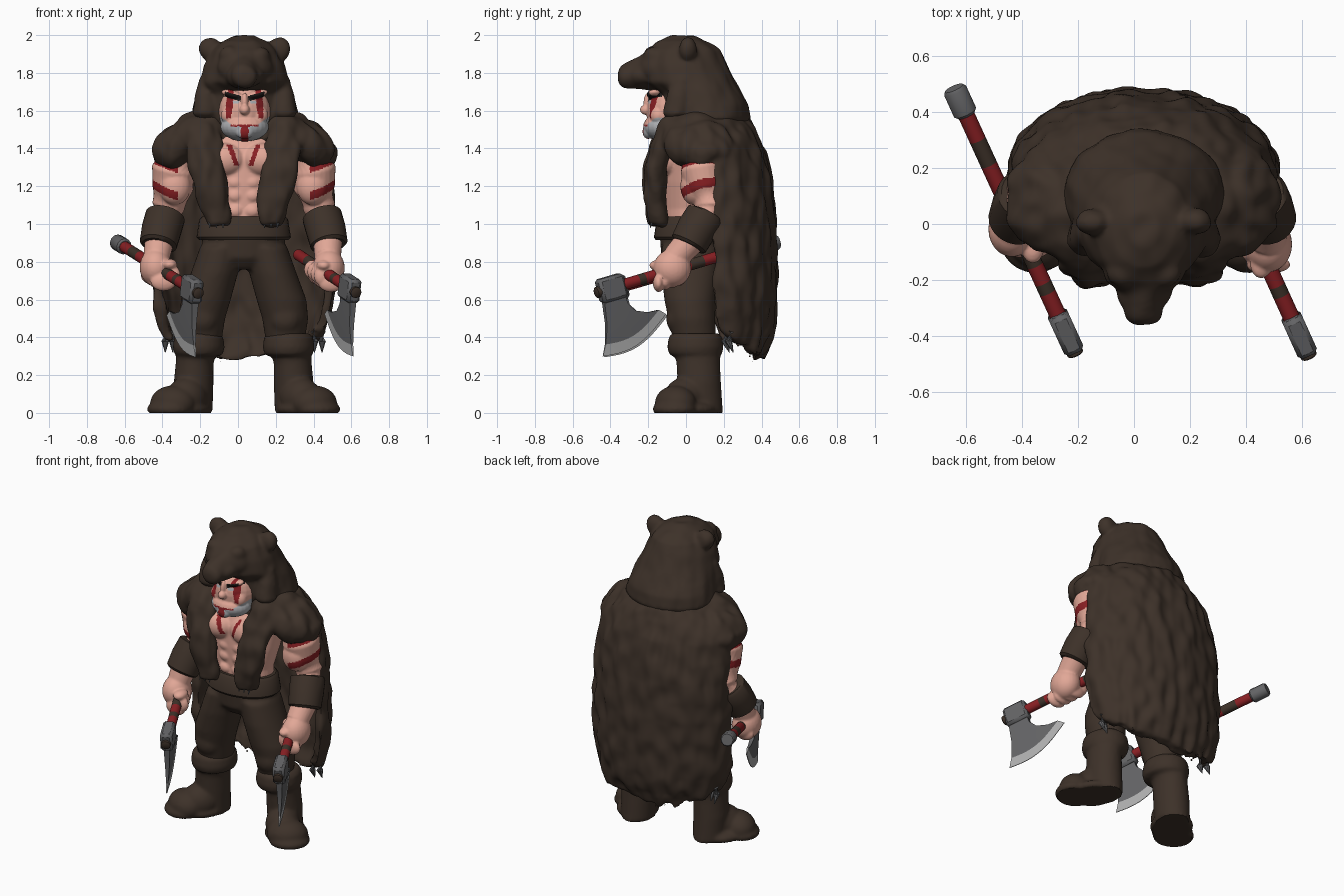
import bpy, bmesh
from math import sin, cos, pi, radians
from mathutils import Vector, Matrix, noise

cube = bpy.data.objects.get("Cube")
if cube:
    bpy.data.objects.remove(cube)
CX = 0.03  # body centre line


def material(name, *rgb):
    m = bpy.data.materials.new(name)
    m.use_nodes = True
    m.diffuse_color = (*rgb, 1)
    m.node_tree.nodes["Principled BSDF"].inputs["Base Color"].default_value = (*rgb, 1)
    return m


BROWN = material("brown_fur_and_leather", .047, .031, .022)
SKIN = material("skin", .76, .39, .31)
RED = material("red_paint", .25, .014, .017)
STEEL = material("steel", .125, .125, .13)
EDGE = material("sharpened_edge", .42, .42, .42)
BEARD = material("grey_beard", .42, .43, .45)
DARK = material("dark_brow", .012, .01, .009)


def ball(bm, loc, size, rot=(0, 0, 0)):
    m = Matrix.Translation(loc)
    for angle, axis in zip(rot, "XYZ"):
        m = m @ Matrix.Rotation(radians(angle), 4, axis)
    bmesh.ops.create_uvsphere(bm, u_segments=24, v_segments=16, radius=1,
                              matrix=m @ Matrix.Diagonal((*size, 1)))


def loft(bm, rings, bands=None):
    loops = [[bm.verts.new(p) for p in r] for r in rings]
    n = len(loops[0])
    for k, (a, b) in enumerate(zip(loops, loops[1:])):
        for i in range(n):
            f = bm.faces.new((a[i], a[(i + 1) % n], b[(i + 1) % n], b[i]))
            f.material_index = bands[k] if bands else 0
    bm.faces.new(loops[0]).material_index = bands[0] if bands else 0
    bm.faces.new(loops[-1]).material_index = bands[-1] if bands else 0


def stack(bm, rows, n=32):
    """Horizontal ellipses: x, y, z, rx, ry."""
    loft(bm, [[(x + rx * cos(2 * pi * i / n), y + ry * sin(2 * pi * i / n), z)
               for i in range(n)] for x, y, z, rx, ry in rows])


def tube(bm, rows, bands=None, n=24):
    """Round rings square to a path: x, y, z, r."""
    pts = [Vector(r[:3]) for r in rows]
    rings = []
    for k, p in enumerate(pts):
        q = (pts[min(k + 1, len(pts) - 1)] - pts[max(k - 1, 0)]).to_track_quat('Z', 'Y')
        rings.append([p + q @ Vector((cos(2 * pi * i / n), sin(2 * pi * i / n), 0)) * rows[k][3]
                      for i in range(n)])
    loft(bm, rings, bands)


def finish(name, bm, mats, rule=None, voxel=0, smooth=3, fur=0, matrix=None):
    bmesh.ops.recalc_face_normals(bm, faces=bm.faces)
    me = bpy.data.meshes.new(name)
    bm.to_mesh(me)
    bm.free()
    ob = bpy.data.objects.new(name, me)
    bpy.context.scene.collection.objects.link(ob)
    if voxel:  # melt overlapping volumes into one skin
        mod = ob.modifiers.new("melt", 'REMESH')
        mod.mode, mod.voxel_size = 'VOXEL', voxel
        mod = ob.modifiers.new("soften", 'SMOOTH')
        mod.iterations = smooth
        dg = bpy.context.evaluated_depsgraph_get()
        me = bpy.data.meshes.new_from_object(ob.evaluated_get(dg))
        ob.modifiers.clear()
        ob.data = me
    for m in mats:
        me.materials.append(m)
    if fur:
        moves = [v.normal * fur * noise.noise(Vector((v.co.x * 14, v.co.y * 14, v.co.z * 8)))
                 for v in me.vertices]
        for v, d in zip(me.vertices, moves):
            v.co += d
    for v in me.vertices:
        if not matrix:
            v.co.z = max(v.co.z, 0)
    for p in me.polygons:
        p.use_smooth = True
        if rule:
            p.material_index = rule(p.center)
    me.set_sharp_from_angle(angle=radians(40))
    if matrix:
        ob.matrix_world = matrix


# Torso
bm = bmesh.new()
stack(bm, [(CX, .02, .93, .2, .14), (CX, .02, 1.08, .2, .14), (CX, .03, 1.22, .24, .16),
           (CX, .04, 1.36, .27, .17), (CX, .05, 1.47, .2, .14), (CX, .02, 1.55, .11, .11)])
for s in (-1, 1):
    ball(bm, (CX + s * .105, -.09, 1.34), (.115, .085, .09))
    for z in (1.07, 1.15, 1.22):
        ball(bm, (CX + s * .045, -.1, z), (.045, .035, .038))
finish("torso", bm, [SKIN, RED], voxel=.008, rule=lambda c: int(
    c.y < -.05 and 1.31 < c.z < 1.42 and abs(abs(c.x - CX) - .055 - .35 * (c.z - 1.36)) < .013))

# Head: paint, beard, eyes and brows follow position on the face
HX = .035
bm = bmesh.new()
ball(bm, (HX, -.06, 1.6), (.14, .15, .16))
ball(bm, (HX, -.115, 1.515), (.128, .112, .078))
ball(bm, (HX, -.2, 1.49), (.05, .03, .04))
ball(bm, (HX, -.21, 1.605), (.027, .034, .028))
ball(bm, (HX, -.2, 1.645), (.018, .025, .05))
for s in (-1, 1):
    ball(bm, (HX + s * .06, -.168, 1.685), (.065, .04, .022), (0, -s * 15, 0))
    ball(bm, (HX + s * .07, -.145, 1.575), (.055, .048, .055))


def face_rule(c):
    dx = abs(c.x - HX)
    if c.z < 1.515 and dx < .02 and c.y < -.1:
        return 1
    if abs(c.z - 1.52) < .005 and dx < .075:
        return 1
    if c.z < 1.52 + .7 * max(0, dx - .06):
        return 2
    if .02 < dx < .105 and abs(c.z - 1.672 - .3 * (dx - .05)) < .014:
        return 3
    if .03 < dx < .062 and abs(c.z - 1.645) < .008:
        return 2
    width = .02 - .09 * abs(c.z - 1.64)
    if abs(dx - .08 - .1 * (1.63 - c.z)) < width and 1.56 < c.z < 1.72:
        return 1
    return 0


finish("head", bm, [SKIN, RED, BEARD, DARK], face_rule, voxel=.005)

# Bear hood
bm = bmesh.new()
stack(bm, [(HX, .11, 1.5, .25, .2), (HX, .11, 1.56, .29, .23), (HX, .1, 1.63, .275, .23),
           (HX, .08, 1.69, .258, .215), (HX, .02, 1.75, .24, .245), (HX, -.005, 1.84, .212, .225),
           (HX, -.015, 1.92, .17, .2), (HX, -.02, 1.968, .11, .14), (HX, -.02, 1.997, .05, .06)])
ball(bm, (HX, -.16, 1.83), (.15, .1, .1))
ball(bm, (HX, -.23, 1.785), (.105, .09, .07))
tube(bm, [(HX, -.15, 1.81, .11), (HX, -.24, 1.8, .085), (HX, -.3, 1.785, .07),
          (HX, -.335, 1.78, .062), (HX, -.355, 1.78, .045), (HX, -.363, 1.78, .02)])
for s in (-1, 1):
    ball(bm, (HX + s * .075, -.165, 1.89), (.06, .06, .05))
    ball(bm, (HX + s * .18, .01, 1.925), (.06, .05, .066), (0, s * 20, 0))
    tube(bm, [(HX + s * .2, -.02, 1.77, .04), (HX + s * .205, -.04, 1.68, .06),
              (HX + s * .21, -.05, 1.58, .07), (HX + s * .21, -.05, 1.48, .05)])
finish("bear_hood", bm, [BROWN], voxel=.012, smooth=6, fur=.009)

# Fur cape: hollow shell with ragged hem, shoulder caps and front flaps
bm = bmesh.new()
N = 56
jag = [.075 * noise.noise(Vector((i * .43, 3.3, 1.7))) for i in range(N + 1)]
rings = []
for z, w, back, front in [(.3, .43, .42, .2), (.4, .455, .46, .19), (.5, .475, .48, .18),
                          (.65, .485, .485, .18), (.9, .485, .48, .18), (1.1, .475, .47, .17),
                          (1.25, .465, .45, .15), (1.38, .455, .42, .1), (1.48, .4, .38, .06),
                          (1.56, .31, .33, .05)]:
    ring = []
    for inset in (0, .06):
        arc = []
        for i in range(N + 1):
            t = radians(-97 + 194 * i / N)
            hem = max(0, (.75 - z) / .45)
            arc.append((CX + (w - inset) * sin(t), front + (back - inset - front) * cos(t),
                        z + hem * (.1 * abs(sin(t)) ** 4 + jag[i])))
        ring += arc[::-1] if inset else arc
    rings.append(ring)
loft(bm, rings)
ball(bm, (CX, .13, 1.46), (.34, .22, .13))
for s in (-1, 1):
    ball(bm, (CX + s * .24, .04, 1.475), (.175, .19, .12), (0, s * 32, 0))
    ball(bm, (CX + s * .345, .07, 1.42), (.16, .185, .11), (0, s * 40, 0))
    stack(bm, [(CX + s * x, y, z, rx, .06) for x, y, z, rx in (
        (.21, -.07, 1.54, .08), (.205, -.13, 1.42, .095), (.19, -.16, 1.3, .095),
        (.165, -.165, 1.15, .09), (.148, -.16, 1.05, .075), (.14, -.145, .99, .06))])
    for k in range(7):  # tufts over the arm
        a = radians(-75 + 25 * k)
        ball(bm, (CX + s * (.345 + .115 * cos(a)), .075 + .135 * sin(a), 1.385), (.036, .05, .05))
finish("fur_cape", bm, [BROWN], voxel=.013, smooth=5, fur=.02)

# Pelt claws at the cape corners and flap tips
bm = bmesh.new()
for s in (-1, 1):
    for k in range(2):
        x, y = CX + s * (.375 + .04 * k), .22 + .02 * k
        tube(bm, [(x, y, .43, .02), (x, y - .015, .38, .02), (x, y + .01, .32, .002)], n=8)
    for k in range(3):
        x = CX + s * (.11 + .035 * k)
        tube(bm, [(x, -.175, 1.02, .01), (x, -.19, .98, .002)], n=8)
finish("pelt_claws", bm, [STEEL])

# Trousers and belt
bm = bmesh.new()
stack(bm, [(CX, .02, .76, .1, .1), (CX, .02, .82, .21, .15), (CX, .02, .95, .225, .16)])
for s in (-1, 1):
    stack(bm, [(CX + s * x, y, z, rx, ry) for x, y, z, rx, ry in (
        (.22, .05, .36, .1, .11), (.22, .03, .5, .122, .125), (.2, .02, .6, .132, .135),
        (.155, .02, .74, .125, .15), (.115, .02, .88, .115, .15))])
    ball(bm, (CX + s * .22, -.05, .5), (.08, .055, .08))
finish("trousers", bm, [BROWN], voxel=.014)
bm = bmesh.new()
stack(bm, [(CX, .01, .915, .235, .17), (CX, .01, .93, .25, .18), (CX, .01, 1.025, .235, .165),
           (CX, .01, 1.04, .22, .15)])
finish("belt", bm, [BROWN])

# Boots with folded cuffs
for s, side in ((-1, "right"), (1, "left")):
    bm = bmesh.new()
    stack(bm, [(CX + s * x, y, z, rx, ry) for x, y, z, rx, ry in (
        (.265, .08, 0, .1, .115), (.265, .07, .16, .105, .115), (.26, .065, .26, .1, .115),
        (.245, .06, .36, .11, .125))])
    stack(bm, [(CX + s * .238, .05, z, r, r + .012) for z, r in (
        (.3, .11), (.315, .13), (.35, .137), (.4, .13), (.42, .112))])
    for x, y, z, size in ((.3, .0, .08, (.105, .12, .11)), (.375, -.055, .05, (.125, .105, .095)),
                          (.31, .02, .02, (.13, .15, .05)), (.39, -.06, .02, (.125, .115, .05))):
        ball(bm, (CX + s * x, y, z), size, (0, 0, s * 30))
    finish(side + "_boot", bm, [BROWN], voxel=.012, smooth=2)


# Axes, built along x with the blade hanging down
def axe(side, head, aim, cuts, pommel):
    a = Vector(aim).normalized()
    up = (Vector((0, 0, 1)) - a * a.z).normalized()
    m = Matrix((a, up.cross(a), up)).transposed().to_4x4()
    m.translation = head
    bm = bmesh.new()
    cuts = cuts + [-.55, -.47, -.37, -.27, -.2, -.16, .02]
    tube(bm, [(c, 0, 0, .03) for c in cuts], [i % 2 for i in range(len(cuts) - 1)], 16)
    finish(side + "_axe_handle", bm, [RED, BROWN], matrix=m)
    bm = bmesh.new()
    tube(bm, [(0, 0, 0, .03), (.09, 0, 0, .03), (.095, 0, 0, .022)], n=12)
    finish(side + "_axe_handle_tip", bm, [BROWN], matrix=m)
    bm = bmesh.new()
    bmesh.ops.create_cube(bm, matrix=Matrix.Diagonal((.15, .075, .13, 1)))
    bmesh.ops.bevel(bm, geom=bm.edges[:], offset=.015, segments=1, affect='EDGES')
    if pommel:
        tube(bm, [(x + cuts[0], 0, 0, r) for x, r in ((-.015, .036), (-.004, .043),
                                                      (.085, .043), (.095, .033))], n=12)
    finish(side + "_axe_fittings", bm, [STEEL], matrix=m)
    # blade rows: toe x, depth, heel x, depth
    bm = bmesh.new()
    rows = [(.06, .03, -.06, .03), (.07, .1, -.065, .1), (.08, .18, -.1, .15),
            (.095, .23, -.17, .178), (.112, .278, -.235, .182), (.142, .335, -.27, .215)]
    rings = []
    for k, (x0, d0, x1, d1) in enumerate(rows):
        arc = [(x0 + (x1 - x0) * t / 10, -(d0 + (d1 - d0) * t / 10 + .011 * k * sin(pi * t / 10)))
               for t in range(11)]
        th = .02 - .0036 * k
        rings.append([(x, th, z) for x, z in arc] + [(x, -th, z) for x, z in arc[::-1]])
    loft(bm, rings, [0, 0, 0, 0, 1])
    finish(side + "_axe_blade", bm, [STEEL, EDGE], matrix=m)
    return a


# Arms, cuffs and gripping hands
for s, side, head, aim, cuts, grip_at in (
        (-1, "right", (-.245, -.385, .655), (.405, -.885, -.255), [-.975, -.78, -.68], .4),
        (1, "left", (.59, -.395, .66), (.29, -.64, -.19), [-.68], .35)):
    a = axe(side, head, aim, cuts, s < 0)
    g = Vector(head) - a * grip_at
    bm = bmesh.new()
    tube(bm, [(CX + s * x, y, z, r) for x, y, z, r in (
        (.29, .06, 1.42, .06), (.345, .075, 1.37, .095), (.373, .085, 1.29, .115),
        (.375, .105, 1.19, .11), (.4, .135, 1.09, .088), (.415, .11, 1.02, .085),
        (.445, .03, .92, .08))] + [(g.x + s * .025, g.y + .03, g.z + .07, .07)])
    ball(bm, (CX + s * .365, .04, 1.2), (.085, .07, .1))
    ball(bm, (CX + s * .41, .165, 1.1), (.055, .055, .06))
    ball(bm, g + Vector((s * .03, .015, .015)), (.085, .1, .1))
    for k in range(4):
        f = g + a * (.066 - .044 * k)
        ball(bm, f + Vector((s * .015, 0, -.045)), (.068, .03, .05))
        ball(bm, f + Vector((-s * .035, 0, -.01)), (.04, .029, .05))
    ball(bm, g + a * .06 + Vector((-s * .02, 0, .045)), (.04, .055, .03))

    def stripes(c, s=s):
        dx, lean = s * (c.x - CX), .2 * (c.y - .08)
        high = abs(c.z - 1.325 - lean * .3 - .35 * (dx - .43)) < .02
        low = abs(c.z - 1.195 - lean - .35 * (dx - .43)) < .024
        return int(dx > .35 and c.y < .19 and (high or low))

    finish(side + "_arm", bm, [SKIN, RED], stripes, voxel=.007, smooth=4)
    bm = bmesh.new()
    tube(bm, [(CX + s * x, y, z, r) for x, y, z, r in (
        (.412, .105, 1.05, .095), (.415, .1, 1.04, .106), (.435, .055, .97, .106),
        (.452, .015, .895, .1), (.454, .01, .885, .085))])
    finish(side + "_wrist_cuff", bm, [BROWN])
